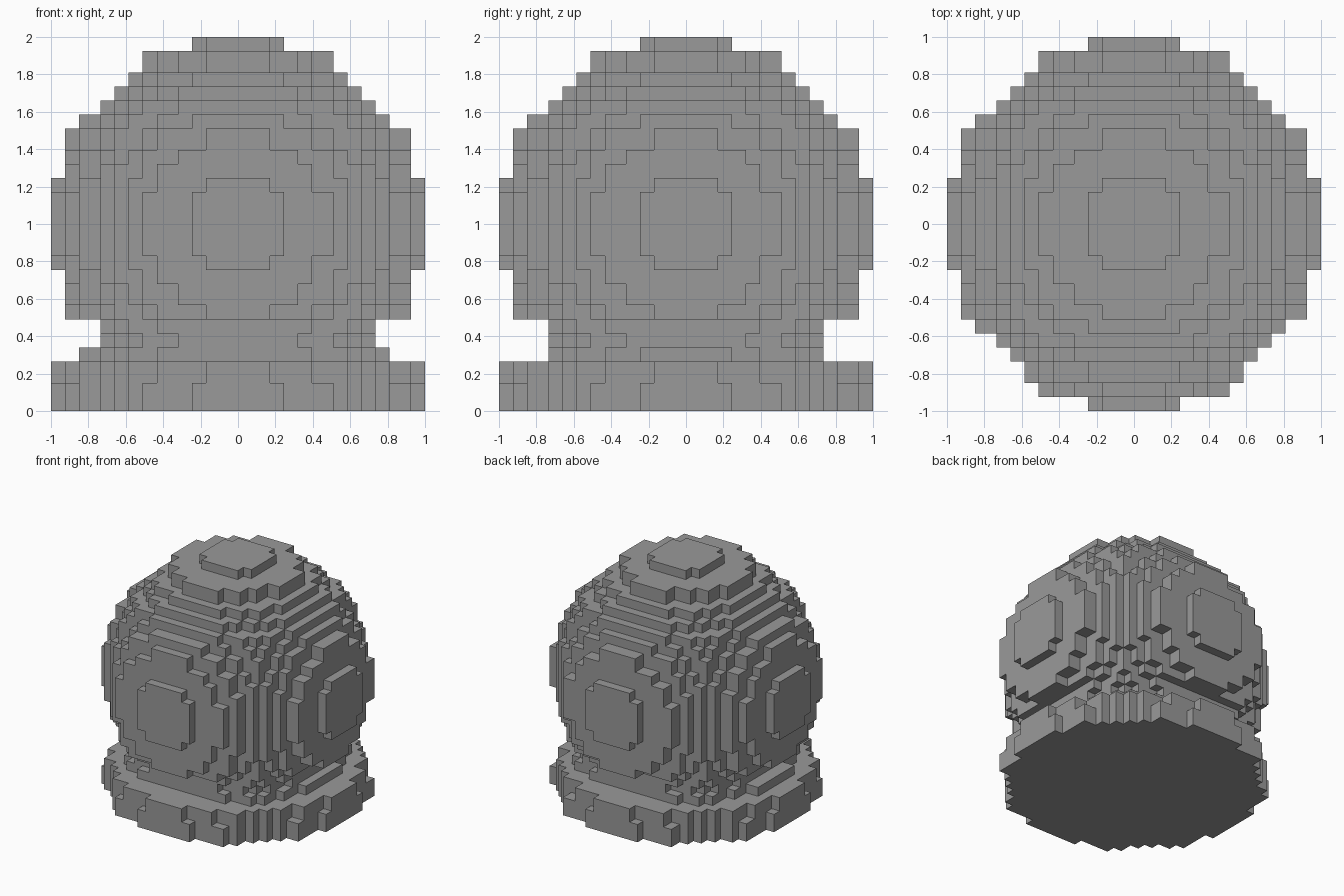
import bpy
from mathutils import Vector

cube = bpy.data.objects.get("Cube")
if cube:
    bpy.data.objects.remove(cube, do_unlink=True)

N = 24            # blocks across
R2 = 144          # squared radius in blocks
NECK_BOTTOM, NECK_TOP = 3, 6

# Block edges: every fifth block is half as wide again
edges = [0]
for i in range(N):
    edges.append(edges[-1] + (3 if i % 5 == 2 else 2))
unit = 2 / edges[-1]
flat = [e * unit - 1 for e in edges]
tall = [e * unit for e in edges]


def filled(x, y, z):
    """Whether a block belongs to the ball, neck or base."""
    if not all(0 <= c < N for c in (x, y, z)):
        return False
    dx, dy, dz = (abs(c + 0.5 - N / 2) for c in (x, y, z))
    r2 = dx * dx + dy * dy
    if z >= NECK_TOP:
        return r2 + dz * dz < R2
    if z < NECK_BOTTOM:
        return r2 + (z + 0.5) ** 2 < R2
    if z == 4:                                   # groove in the neck
        return r2 + dz * dz < R2
    half_width = 10 if z == NECK_BOTTOM else 9   # side ledges at neck foot
    return r2 < 101.75 and dy < 9 and dx < half_width


stone = bpy.data.materials.new("mid_grey")
stone.use_nodes = True
grey = (0.32, 0.32, 0.32, 1)
stone.diffuse_color = grey
stone.node_tree.nodes["Principled BSDF"].inputs["Base Color"].default_value = grey


def build_part(name, z0, z1):
    """Mesh the exposed block faces between two layers."""
    index, verts, faces = {}, [], []

    def vert(key):
        if key not in index:
            index[key] = len(verts)
            x, y, z = key
            verts.append(Vector((flat[x], flat[y], tall[z])))
        return index[key]

    for z in range(z0, z1):
        for y in range(N):
            for x in range(N):
                cell = (x, y, z)
                if not filled(*cell):
                    continue
                for axis in range(3):
                    u, v = (axis + 1) % 3, (axis + 2) % 3
                    for side in (0, 1):
                        beside = list(cell)
                        beside[axis] += 2 * side - 1
                        if filled(*beside):
                            continue
                        quad = []
                        for a, b in ((0, 0), (1, 0), (1, 1), (0, 1)):
                            corner = list(cell)
                            corner[axis] += side
                            corner[u] += a
                            corner[v] += b
                            quad.append(vert(tuple(corner)))
                        faces.append(quad if side else quad[::-1])
    mesh = bpy.data.meshes.new(name)
    mesh.from_pydata(verts, [], faces)
    mesh.materials.append(stone)
    bpy.context.collection.objects.link(bpy.data.objects.new(name, mesh))


build_part("base_disc", 0, NECK_BOTTOM)
build_part("neck", NECK_BOTTOM, NECK_TOP)
build_part("block_ball", NECK_TOP, N)
